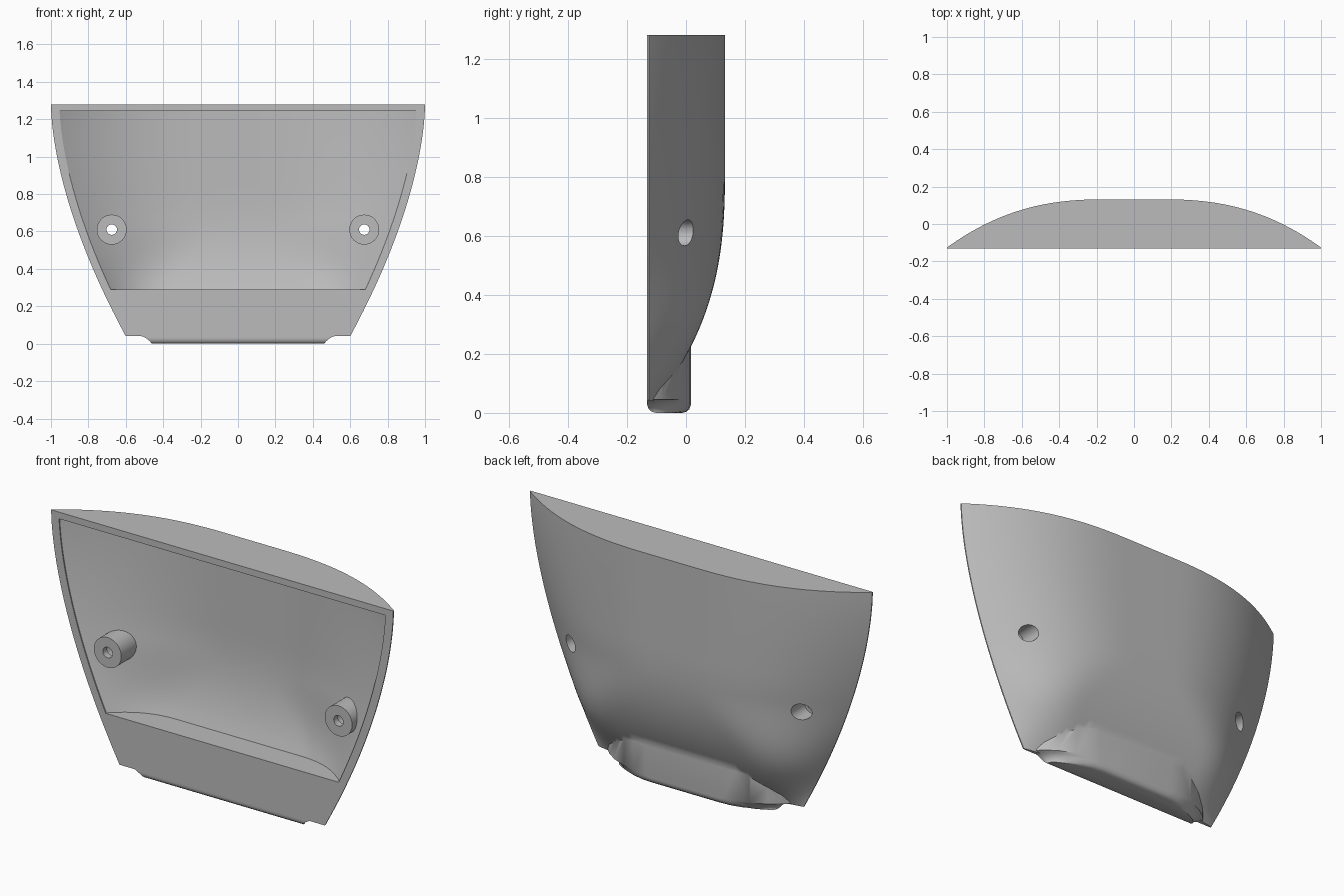
import bpy, bmesh, math
from mathutils import Matrix

cube = bpy.data.objects.get("Cube")
if cube:
    bpy.data.objects.remove(cube, do_unlink=True)

FRONT, TOP, WING_Z = -0.132, 1.28, 0.04

grey = bpy.data.materials.new("light_grey")
grey.use_nodes = True
grey.diffuse_color = (0.5, 0.5, 0.5, 1)
grey.node_tree.nodes["Principled BSDF"].inputs["Base Color"].default_value = (0.5, 0.5, 0.5, 1)


def make_object(name, bm):
    bmesh.ops.recalc_face_normals(bm, faces=bm.faces)
    mesh = bpy.data.meshes.new(name)
    bm.to_mesh(mesh)
    bm.free()
    mesh.materials.append(grey)
    obj = bpy.data.objects.new(name, mesh)
    bpy.context.collection.objects.link(obj)
    return obj


def loft(name, rings):
    """Skin closed rings of equal length and cap both ends."""
    bm = bmesh.new()
    rows = [[bm.verts.new(p) for p in ring] for ring in rings]
    n = len(rows[0])
    for a, b in zip(rows, rows[1:]):
        for i in range(n):
            j = (i + 1) % n
            bm.faces.new((a[i], a[j], b[j], b[i]))
    bm.faces.new(rows[0])
    bm.faces.new(rows[-1])
    return make_object(name, bm)


def cylinder(name, x, z, radius, y0, y1):
    bm = bmesh.new()
    place = Matrix.Translation((x, (y0 + y1) / 2, z)) @ Matrix.Rotation(math.pi / 2, 4, "X")
    bmesh.ops.create_cone(bm, cap_ends=True, segments=32, radius1=radius,
                          radius2=radius, depth=y1 - y0, matrix=place)
    return make_object(name, bm)


def boolean(target, tool, operation):
    mod = target.modifiers.new("bool", "BOOLEAN")
    mod.operation, mod.object, mod.solver = operation, tool, "EXACT"
    bpy.context.view_layer.update()
    graph = bpy.context.evaluated_depsgraph_get()
    mesh = bpy.data.meshes.new_from_object(target.evaluated_get(graph))
    target.modifiers.clear()
    target.data = mesh
    bpy.data.objects.remove(tool, do_unlink=True)


def half_width(z):
    return 1 - 0.4 * ((TOP - z) / (TOP - WING_Z)) ** 1.68


def back_y(z):
    return 0.132 - 0.232 * (max(0, 0.82 - z) / 0.78) ** 2.6


def section(z, inset, wall, front, columns=56):
    """Lens section: flat front, bowed back with a flat middle that widens low down."""
    w = half_width(z) - inset
    depth = back_y(z) - wall - FRONT
    k = min(1, max(0, (0.66 - z) / 0.42))
    flat = 0.15 + 0.38 * k * k * (3 - 2 * k)
    ring = [(w, front, z)]
    for i in range(columns + 1):
        u = math.cos(math.pi * i / columns)
        v = max(0, abs(u) - flat) / (1 - flat)
        ring.append((w * u, FRONT + 0.006 + (depth - 0.006) * (1 - v ** 2.4), z))
    return ring + [(-w, front, z)]


def lens_loft(name, z0, z1, rows, inset, wall, front):
    heights = [z0 + (z1 - z0) * i / rows for i in range(rows + 1)]
    return loft(name, [section(z, inset, wall, front) for z in heights])


# Bowed outer body
body = lens_loft("hollow_shell", WING_Z, TOP, 36, 0, 0, FRONT)

# Foot block: rounded underside and a small flare where it meets the body
half = [(0.47, FRONT), (0.465, -0.11), (0.44, -0.08), (0.39, -0.04),
        (0.32, -0.005), (0.26, 0.012), (0.2, 0.017)]
plan = half + [(-x, y) for x, y in reversed(half)]
levels = [(0, 0.98, 0.03), (0.004, 0.99, 0.016), (0.012, 1.0, 0.006), (0.028, 1.04, 0),
          (0.038, 1.08, 0), (0.046, 1.15, 0), (0.2, 1.15, 0), (0.27, 1.15, 0)]
mid = (FRONT + 0.017) / 2
rings = []
for z, sx, trim in levels:
    sy = 1 - trim / (0.017 - mid)
    rings.append([(x * sx, mid + (y - mid) * sy, z) for x, y in plan])
boolean(body, loft("foot_block", rings), "UNION")

# Front cavity, leaving two screw bosses standing on the back wall
cavity = lens_loft("cavity_cutter", 0.29, 1.245, 28, 0.045, 0.04, -0.25)
for side in (-1, 1):
    boolean(cavity, cylinder("screw_boss", side * 0.675, 0.61, 0.08, -0.125, 0.3), "DIFFERENCE")
boolean(body, cavity, "DIFFERENCE")

# Screw holes, counterbored from the back
for side in (-1, 1):
    boolean(body, cylinder("screw_hole", side * 0.675, 0.61, 0.028, -0.3, 0.3), "DIFFERENCE")
    boolean(body, cylinder("counterbore", side * 0.675, 0.61, 0.044, -0.09, 0.3), "DIFFERENCE")

# Smooth shading with crisp rims
bpy.ops.object.select_all(action="DESELECT")
body.select_set(True)
bpy.context.view_layer.objects.active = body
bpy.ops.object.shade_smooth_by_angle(angle=math.radians(35))
